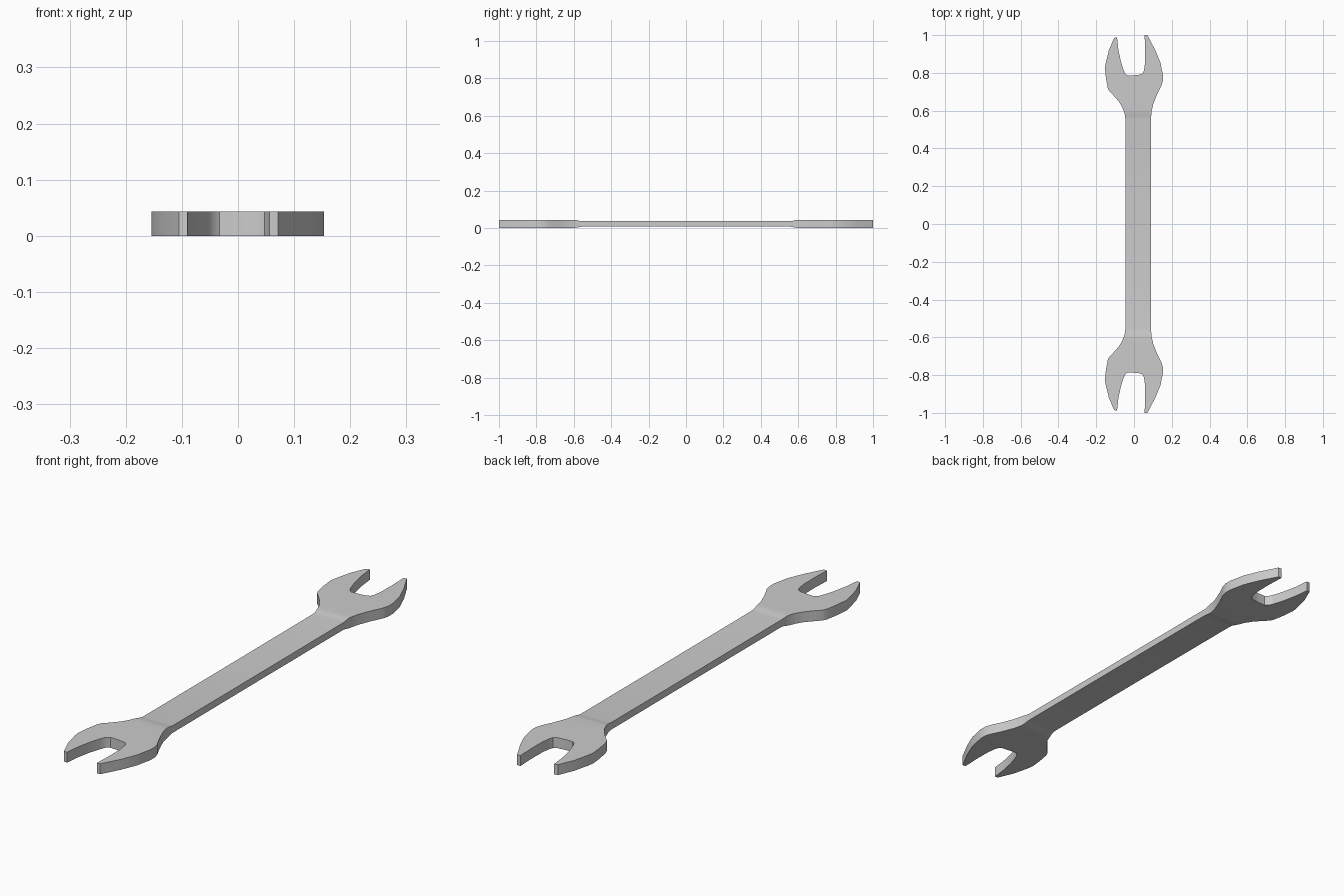
import bpy, bmesh, math

if "Cube" in bpy.data.objects:
    bpy.data.objects.remove(bpy.data.objects["Cube"])

# Jaw outline, from the right neck corner round to the left neck corner
JAW = [
    (0.094, 0.60), (0.102, 0.635), (0.124, 0.69), (0.146, 0.735), (0.153, 0.76),
    (0.153, 0.79), (0.139, 0.857), (0.112, 0.922), (0.073, 0.996), (0.071, 1.0),
    (0.056, 1.0), (0.059, 0.92), (0.058, 0.85), (0.053, 0.815), (0.047, 0.799),
    (0.034, 0.791), (0.0, 0.787), (-0.033, 0.786), (-0.046, 0.795),
    (-0.055, 0.815), (-0.070, 0.862), (-0.083, 0.925), (-0.090, 0.988),
    (-0.105, 0.985), (-0.133, 0.92), (-0.150, 0.85), (-0.154, 0.825),
    (-0.149, 0.775), (-0.139, 0.72), (-0.131, 0.703), (-0.110, 0.682),
    (-0.082, 0.65), (-0.064, 0.622), (-0.055, 0.60)]
# Neck and handle stations: y, left x, right x, half thickness
STATIONS = [
    (0.60, -0.055, 0.094, 0.0215), (0.585, -0.050, 0.092, 0.020),
    (0.57, -0.047, 0.091, 0.0165), (0.555, -0.046, 0.091, 0.0148),
    (0.0, -0.046, 0.091, 0.0143)]
MID = 0.0215

bm = bmesh.new()

# Open jaw: flat plate left open where it meets the neck
low = [bm.verts.new((x, y, 0)) for x, y in JAW]
top = [bm.verts.new((x, y, 2 * MID)) for x, y in JAW]
bm.faces.new(top)
bm.faces.new(low[::-1])
for i in range(len(JAW) - 1):
    bm.faces.new((low[i], low[i + 1], top[i + 1], top[i]))

# Neck and half handle: rectangular rings bridged together
ring = [low[-1], low[0], top[0], top[-1]]
for y, xl, xr, h in STATIONS[1:]:
    new = [bm.verts.new(p) for p in ((xl, y, MID - h), (xr, y, MID - h),
                                     (xr, y, MID + h), (xl, y, MID + h))]
    for k in range(4):
        j = (k + 1) % 4
        bm.faces.new((ring[k], ring[j], new[j], new[k]))
    ring = new

bmesh.ops.recalc_face_normals(bm, faces=bm.faces)
mesh = bpy.data.meshes.new("open_end_wrench")
bm.to_mesh(mesh)
bm.free()
wrench = bpy.data.objects.new("open_end_wrench", mesh)
bpy.context.collection.objects.link(wrench)

# Second end is a mirror of the first
mirror = wrench.modifiers.new("mirror_end", 'MIRROR')
mirror.use_axis = (False, True, False)
mirror.use_clip = True

bpy.context.view_layer.objects.active = wrench
wrench.select_set(True)
bpy.ops.object.shade_smooth_by_angle(angle=math.radians(35))
